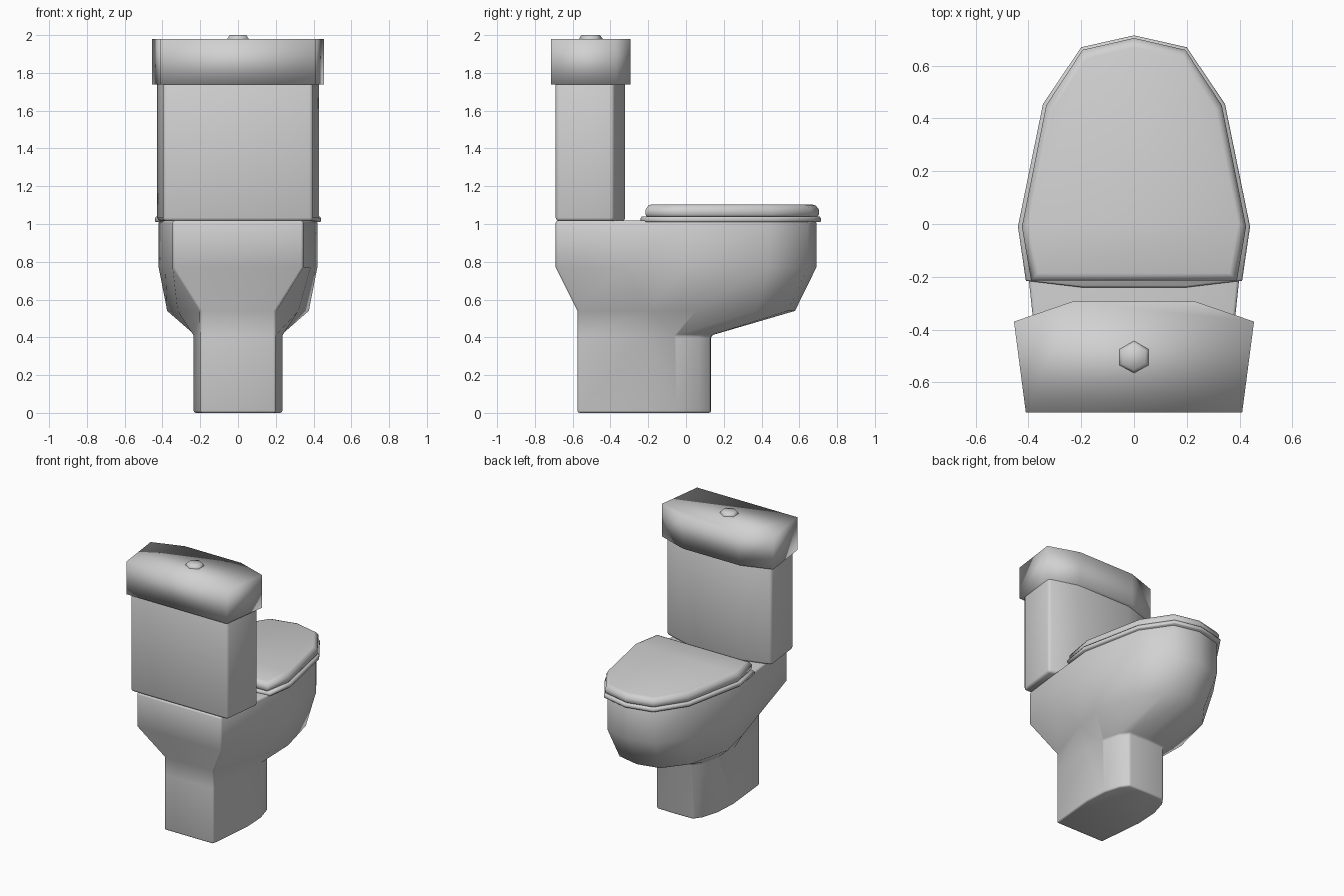
import bpy, bmesh, math

cube = bpy.data.objects.get("Cube")
if cube:
    bpy.data.objects.remove(cube, do_unlink=True)

ceramic = bpy.data.materials.new("grey_ceramic")
ceramic.use_nodes = True
GREY = (0.64, 0.64, 0.64, 1)
ceramic.diffuse_color = GREY
ceramic.node_tree.nodes["Principled BSDF"].inputs["Base Color"].default_value = GREY


def mirrored(half):
    """Close a +x half outline, listed back to front, into a full loop."""
    return half + [(-x, y) for x, y in reversed(half) if x > 0]


def inset(half, factor, cy):
    return [(x * factor, cy + (y - cy) * factor) for x, y in half]


def loft(name, sections, bevel=0):
    """Skin a stack of (height, half outline) sections and cap both ends."""
    bm = bmesh.new()
    rings = [[bm.verts.new((x, y, z)) for x, y in mirrored(half)]
             for z, half in sections]
    n = len(rings[0])
    for low, high in zip(rings, rings[1:]):
        for i in range(n):
            j = (i + 1) % n
            bm.faces.new((low[i], low[j], high[j], high[i]))
    bm.faces.new(rings[0][::-1])
    bm.faces.new(rings[-1])
    bmesh.ops.recalc_face_normals(bm, faces=bm.faces)
    for face in bm.faces:
        face.smooth = True
    mesh = bpy.data.meshes.new(name)
    bm.to_mesh(mesh)
    bm.free()
    mesh.materials.append(ceramic)
    obj = bpy.data.objects.new(name, mesh)
    bpy.context.collection.objects.link(obj)
    if bevel:
        mod = obj.modifiers.new("soft_edges", "BEVEL")
        mod.width = bevel
        mod.segments = 2
        mod.limit_method = "ANGLE"
        mod.angle_limit = math.radians(50)
    return obj


# Bowl and pedestal, one continuous skin
foot = [(.2, -.575), (.235, -.22), (.225, -.05), (.19, .07), (.147, .13), (0, .133)]
belly = [(.2, -.575), (.32, -.2), (.375, .05), (.295, .37), (.165, .54), (0, .577)]
rim = [(.345, -.69), (.385, -.34), (.42, -.01), (.33, .44), (.19, .645), (0, .69)]
loft("bowl", [(0, foot), (.41, foot), (.54, belly), (.77, rim), (1.018, rim)], .012)

# Seat ring and closed cover
seat = [(.2, -.24), (.41, -.215), (.44, -.01), (.345, .455), (.2, .67), (0, .715)]
loft("seat", [(1.01, inset(seat, .99, .2)), (1.016, seat), (1.03, seat),
              (1.04, inset(seat, .985, .2))])
cover = [(.39, -.215), (.425, -.01), (.333, .45), (.195, .66), (0, .705)]
loft("seat_cover", [(1.035, inset(cover, .975, .2)), (1.05, cover), (1.075, cover),
                    (1.097, inset(cover, .965, .2)), (1.103, inset(cover, .93, .2))])

# Tank body
tank = [(.395, -.69), (.43, -.385), (.22, -.322)]
loft("tank", [(1.015, tank), (1.76, tank)], .018)

# Tank lid
lid = [(.41, -.715), (.455, -.37), (.23, -.293)]
loft("tank_lid", [(1.738, lid), (1.98, lid)])

# Six-sided flush button
button = [(0, -.565), (.055, -.535), (.055, -.475), (0, -.443)]
loft("flush_button", [(1.96, button), (1.983, button), (2, inset(button, .8, -.505))])
